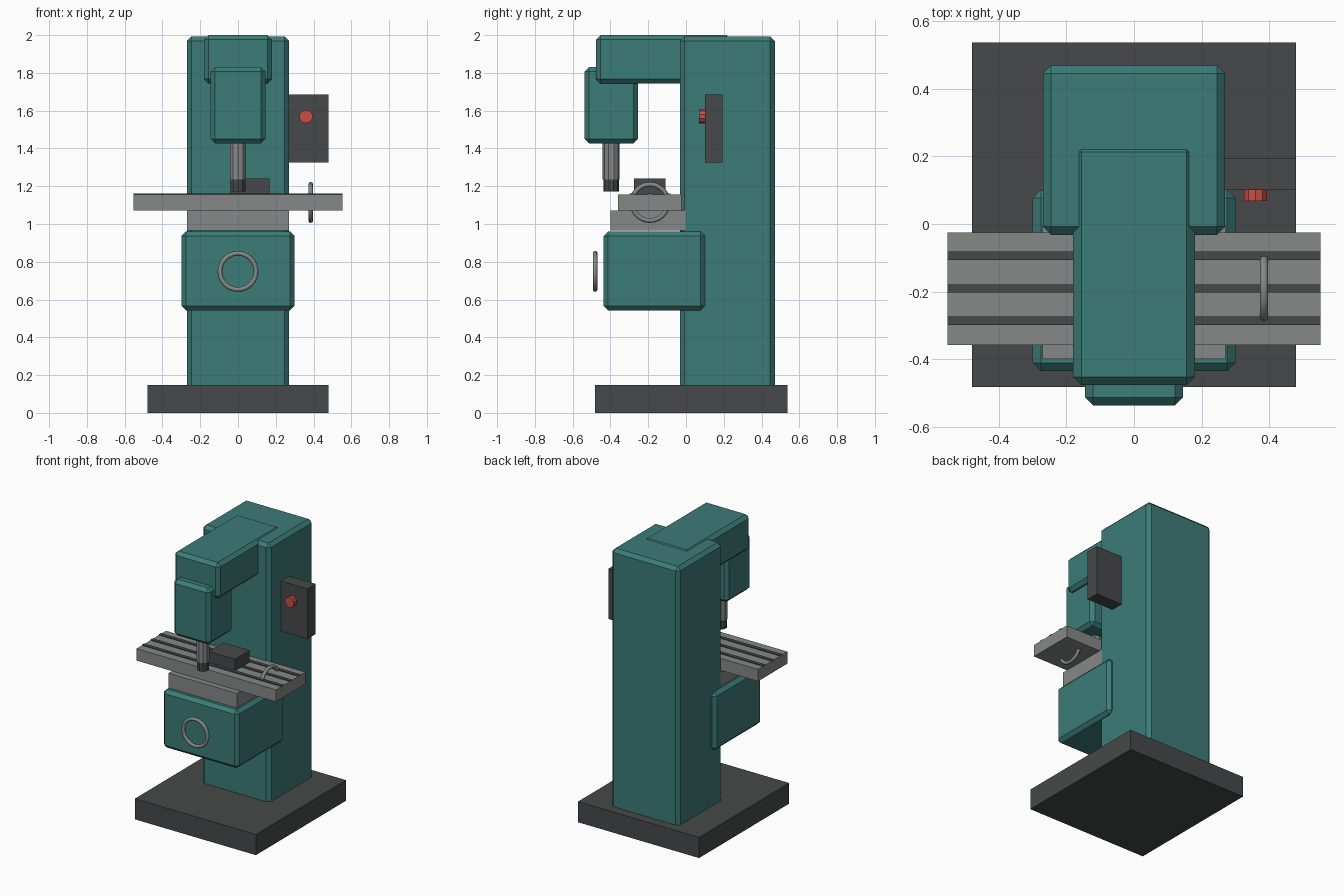
import bpy
import math

if "Cube" in bpy.data.objects:
    bpy.data.objects.remove(bpy.data.objects["Cube"])


def material(name, rgb):
    m = bpy.data.materials.new(name)
    m.diffuse_color = (*rgb, 1.0)
    m.use_nodes = True
    m.node_tree.nodes["Principled BSDF"].inputs["Base Color"].default_value = m.diffuse_color
    return m


TEAL = material("teal paint", (0.045, 0.2, 0.185))
STEEL = material("steel grey", (0.24, 0.247, 0.247))
DARK = material("dark grey", (0.062, 0.066, 0.067))
RED = material("red", (0.58, 0.08, 0.06))


def finish(name, mat):
    ob = bpy.context.object
    ob.name = name
    ob.data.materials.append(mat)
    return ob


def box(name, mat, x, y, z, chamfer=0.0):
    """Box from (min, max) pairs, optionally with single-segment chamfers."""
    bpy.ops.mesh.primitive_cube_add(size=1)
    ob = finish(name, mat)
    ob.location = [(a + b) / 2 for a, b in (x, y, z)]
    ob.scale = [b - a for a, b in (x, y, z)]
    bpy.ops.object.transform_apply(location=False, rotation=False, scale=True)
    if chamfer:
        bev = ob.modifiers.new("chamfer", 'BEVEL')
        bev.width = chamfer
        bev.segments = 1
    return ob


def cylinder(name, mat, loc, radius, depth, rot=(0, 0, 0)):
    bpy.ops.mesh.primitive_cylinder_add(vertices=10, radius=radius, depth=depth,
                                        location=loc, rotation=rot)
    return finish(name, mat)


def handwheel(name, loc, rot):
    bpy.ops.mesh.primitive_torus_add(major_radius=0.096, minor_radius=0.0125,
                                     major_segments=24, minor_segments=8,
                                     location=loc, rotation=rot)
    ob = finish(name, STEEL)
    bpy.ops.object.shade_smooth_by_angle(angle=math.radians(50))
    return ob


# Floor plate and painted castings
box("base", DARK, (-0.48, 0.48), (-0.483, 0.5375), (0, 0.148))
box("column", TEAL, (-0.27, 0.27), (-0.032, 0.47), (0.11, 1.993), 0.024)
box("ram", TEAL, (-0.18, 0.18), (-0.477, 0.238), (1.743, 2.0), 0.024)
box("head", TEAL, (-0.145, 0.145), (-0.5375, -0.255), (1.427, 1.831), 0.024)
box("knee", TEAL, (-0.30, 0.30), (-0.436, 0.101), (0.543, 0.961), 0.024)

# Spindle and tool holder
cylinder("spindle", STEEL, (0, -0.396, 1.335), 0.045, 0.198)
cylinder("tool_holder", DARK, (0, -0.396, 1.21), 0.041, 0.076)

# Saddle, table and dark slot strips
box("saddle", STEEL, (-0.271, 0.271), (-0.4, -0.003), (0.966, 1.072))
box("table", STEEL, (-0.553, 0.553), (-0.359, -0.025), (1.071, 1.157))
for i, y in enumerate((-0.287, -0.191, -0.094)):
    box(f"table_slot_{i + 1}", DARK, (-0.553, 0.553),
        (y - 0.0125, y + 0.0125), (1.154, 1.1625))
box("vise", DARK, (-0.04, 0.168), (-0.276, -0.108), (1.155, 1.242))

# Handwheels
handwheel("knee_handwheel", (0, -0.481, 0.749), (math.pi / 2, 0, 0))
handwheel("table_handwheel", (0.385, -0.191, 1.114), (0, math.pi / 2, 0))

# Control box with stop button
box("control_box", DARK, (0.262, 0.48), (0.1, 0.194), (1.326, 1.686))
cylinder("stop_button", RED, (0.36, 0.088, 1.569), 0.036, 0.04, (math.pi / 2, 0, 0))
